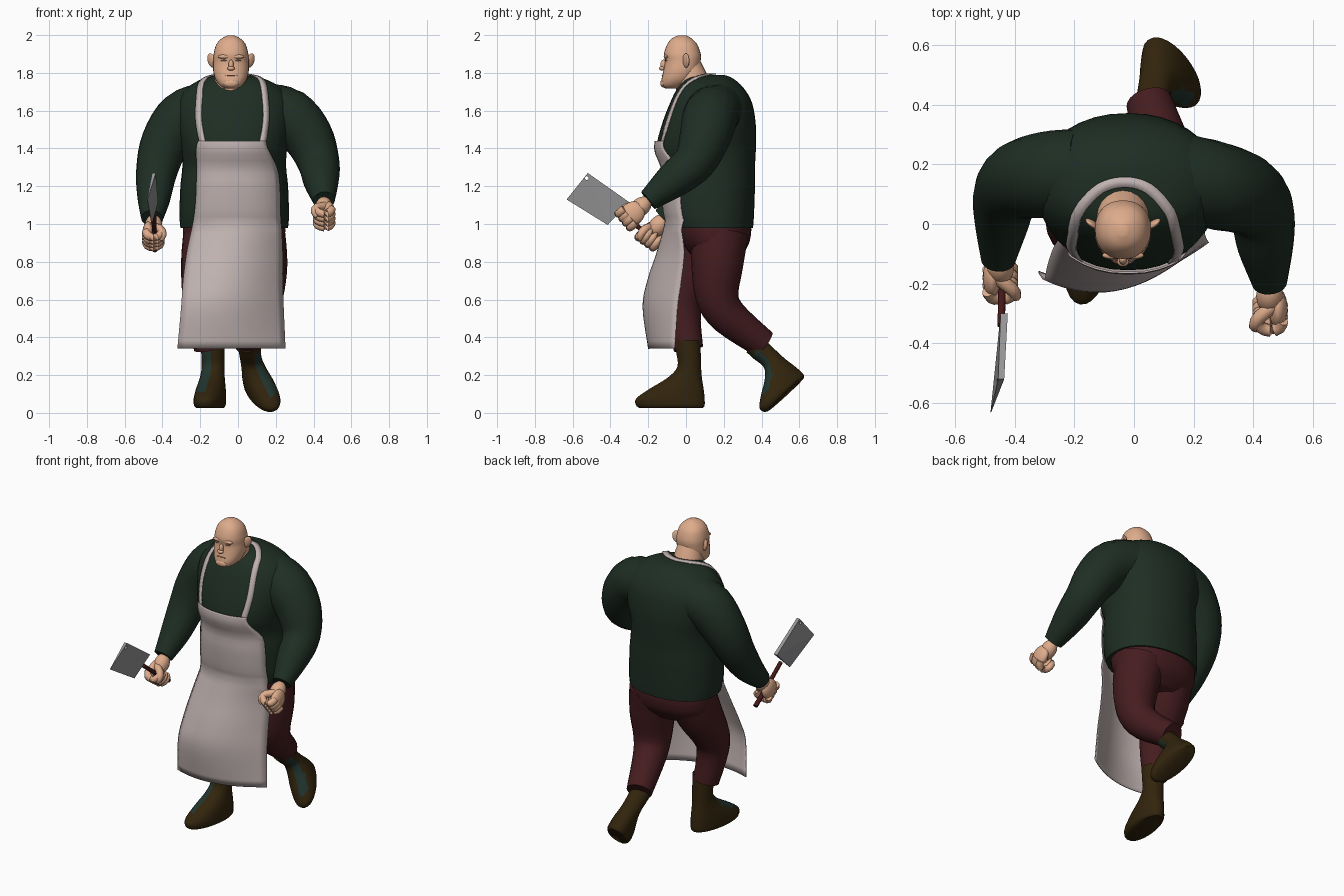
import bpy, bmesh, math
from mathutils import Vector as V, Matrix
from mathutils.bvhtree import BVHTree

if "Cube" in bpy.data.objects:
    bpy.data.objects.remove(bpy.data.objects["Cube"])


def mat(name, *c):
    m = bpy.data.materials.new(name)
    m.diffuse_color = (*c, 1)
    m.use_nodes = True
    m.node_tree.nodes["Principled BSDF"].inputs["Base Color"].default_value = m.diffuse_color
    return m


GREEN = mat("dark green wool", 0.013, 0.027, 0.017)
SKIN = mat("skin", 0.73, 0.41, 0.26)
LINE = mat("face line", 0.42, 0.21, 0.13)
APRON = mat("apron cloth", 0.53, 0.45, 0.44)
PANTS = mat("maroon cloth", 0.060, 0.012, 0.014)
BOOT = mat("brown leather", 0.032, 0.018, 0.004)
TEAL = mat("teal leather", 0.016, 0.036, 0.029)
STEEL = mat("steel", 0.30, 0.30, 0.31)
WOOD = mat("red wood", 0.06, 0.009, 0.009)


def finish(name, bm, material):
    bmesh.ops.recalc_face_normals(bm, faces=bm.faces)
    me = bpy.data.meshes.new(name)
    bm.to_mesh(me)
    bm.free()
    me.materials.append(material)
    ob = bpy.data.objects.new(name, me)
    bpy.context.collection.objects.link(ob)
    return ob


def smooth_rows(rows, n=4):
    """Catmull-Rom interpolation of rows of numbers."""
    out = []
    for i in range(len(rows) - 1):
        a, b, c, d = (rows[max(0, min(len(rows) - 1, i + k))] for k in (-1, 0, 1, 2))
        for j in range(n):
            t = j / n
            out.append([0.5 * (2*q + (r-p)*t + (2*p-5*q+4*r-s)*t*t + (3*q-p-3*r+s)*t**3)
                        for p, q, r, s in zip(a, b, c, d)])
    return out + [list(rows[-1])]


def skin_rings(name, rings, material, closed=True):
    bm = bmesh.new()
    vs = [[bm.verts.new(p) for p in r] for r in rings]
    for a, b in zip(vs, vs[1:]):
        for i in range(len(a) if closed else len(a) - 1):
            j = (i + 1) % len(a)
            bm.faces.new((a[i], a[j], b[j], b[i]))
    if closed:
        bm.faces.new(vs[0])
        bm.faces.new(vs[-1])
    return finish(name, bm, material)


def loft(name, rows, material, power=2.0, seg=28, n=4):
    """Stacked horizontal ovals: (z, centre x, front y, back y, half width)."""
    rings = []
    for z, cx, f, b, rx in smooth_rows(rows, n):
        ring = []
        for k in range(seg):
            a = math.tau * k / seg
            c, s = math.cos(a), math.sin(a)
            e = 2 / power
            ring.append(V((cx + rx * math.copysign(abs(c)**e, c),
                           (f+b)/2 + (b-f)/2 * math.copysign(abs(s)**e, s), z)))
        rings.append(ring)
    return skin_rings(name, rings, material)


def tube(name, rows, material, seg=16, n=4):
    """Round limb along a path: (x, y, z, radius)."""
    pts = smooth_rows(rows, n)
    rings = []
    for i, p in enumerate(pts):
        d = V(pts[min(i+1, len(pts)-1)][:3]) - V(pts[max(i-1, 0)][:3])
        u = V((1, 0, 0.05)).cross(d).normalized()
        w = d.cross(u).normalized()
        rings.append([V(p[:3]) + p[3] * (math.cos(math.tau*k/seg)*u + math.sin(math.tau*k/seg)*w)
                      for k in range(seg)])
    return skin_rings(name, rings, material)


def ball(name, c, axes, material):
    """Ellipsoid with three scaled axis vectors."""
    m = Matrix([V(a) for a in axes]).transposed().to_4x4()
    bm = bmesh.new()
    bmesh.ops.create_uvsphere(bm, u_segments=16, v_segments=10, radius=1,
                              matrix=Matrix.Translation(c) @ m)
    return finish(name, bm, material)


def oval(name, c, r, material):
    return ball(name, c, ((r[0], 0, 0), (0, r[1], 0), (0, 0, r[2])), material)


# Sweater body and sleeves
torso = loft("sweater_body", [
    (0.98, -.02, -.08, .355, .285), (1.05, -.02, -.105, .36, .29), (1.2, -.02, -.12, .365, .285),
    (1.3, -.02, -.12, .365, .275), (1.4, -.02, -.155, .37, .28), (1.52, -.02, -.13, .37, .305),
    (1.64, -.02, -.085, .35, .305), (1.72, -.02, -.045, .305, .25), (1.77, -.025, .0, .25, .16),
    (1.79, -.03, .06, .2, .07)], GREEN, 2.2, 36)
tube("right_sleeve", [(-.17, .18, 1.61, .14), (-.29, .165, 1.56, .145), (-.385, .145, 1.43, .13),
     (-.43, .09, 1.28, .11), (-.445, -.01, 1.14, .088), (-.455, -.12, 1.03, .058)], GREEN, 20)
tube("left_sleeve", [(.13, .17, 1.61, .14), (.27, .13, 1.57, .147), (.37, .1, 1.46, .135),
     (.425, .045, 1.33, .112), (.44, -.07, 1.23, .095), (.455, -.2, 1.125, .058)], GREEN, 20)

# Trousers
loft("trouser_seat", [(1.03, -.02, -.05, .34, .265), (.95, -.02, -.04, .345, .27),
     (.87, -.02, -.0, .32, .25), (.8, -.02, .06, .25, .14)], PANTS, 2.2)
tube("right_trouser_leg", [(-.14, .15, .95, .15), (-.165, .09, .8, .137), (-.185, .005, .64, .112),
     (-.18, -.015, .52, .094), (-.155, .013, .34, .078)], PANTS, 20)
tube("left_trouser_leg", [(.1, .18, .95, .15), (.125, .165, .78, .137), (.125, .165, .62, .115),
     (.105, .225, .51, .1), (.05, .41, .365, .077)], PANTS, 20)


# Boots: modelled flat with the toe to -y, then posed
def boot(name, side, pose):
    ob = loft(name, [(.0, 0, -.25, .09, .066), (.015, 0, -.268, .1, .078), (.05, 0, -.268, .1, .08),
              (.1, 0, -.2, .095, .076), (.16, 0, -.1, .085, .065), (.22, 0, -.045, .08, .06),
              (.3, 0, -.052, .078, .062), (.36, 0, -.055, .075, .062)], BOOT, 2.1, 28)
    ob.data.materials.append(TEAL)
    for p in ob.data.polygons:      # panel on the outer front of the shaft
        if .09 < p.center.z < .31 and 0 < p.normal.x * side < .8 and p.normal.y < -.1:
            p.material_index = 1
    ob.data.transform(pose)


boot("right_boot", -1, Matrix.Translation((-.135, 0, .025)) @ Matrix.Rotation(-.17, 4, 'Z'))
toe = V((.13, -.2, -.18)).normalized()
up = V((-.03, -.16, .17))
up = (up - toe * up.dot(toe)).normalized()
across = up.cross(toe)
axes = Matrix((across if across.x > 0 else -across, -toe, up)).transposed().to_4x4()
boot("left_boot", 1, Matrix.Translation((.06, .63, .19)) @ axes @ Matrix.Diagonal((.95, .85, .86, 1))
     @ Matrix.Translation((0, -.1, 0)))

# Apron: bib pressed onto the sweater, skirt hanging free
bvh = BVHTree.FromPolygons([v.co for v in torso.data.vertices],
                           [list(p.vertices) for p in torso.data.polygons])
T = [i / 16 for i in range(17)]
rows = []
for z, l, r in smooth_rows([(1.44, -.21, .15), (1.4, -.22, .157), (1.3, -.218, .205), (1.2, -.22, .22),
                            (1.1, -.225, .222), (1.02, -.235, .225)], 3):
    row = []
    for t in T:
        x = l + (r - l) * t
        row.append(V((x, bvh.ray_cast(V((x, -1, z)), V((0, 1, 0)))[0].y - .012, z)))
    rows.append(row)
for z, l, r, yl, ym, yr in smooth_rows([(.97, -.245, .23, -.04, -.118, -.025), (.85, -.27, .235, -.08, -.15, -.01),
                                        (.7, -.29, .235, -.14, -.195, -.025), (.56, -.3, .24, -.185, -.215, -.045),
                                        (.34, -.32, .25, -.16, -.19, -.06)], 4):
    rows.append([V((l + (r-l)*t, yl*(1-t)*(1-2*t) + 4*ym*t*(1-t) + yr*t*(2*t-1), z)) for t in T])
apron = skin_rings("apron", rows, APRON, False)

# Neck strap: ribbon following the sweater surface
half = [(-.2, -.14, 1.43), (-.212, -.09, 1.55), (-.2, -.03, 1.66), (-.175, .05, 1.74), (-.11, .12, 1.78)]
path = half + [(-.03, .14, 1.79)] + [(-.065 - x, y, z) for x, y, z in reversed(half)]
hits = [bvh.find_nearest(V(p)) for p in smooth_rows(path, 5)]
pts = [h[0] + h[1] * .005 for h in hits]
ribbon = []
for i, p in enumerate(pts):
    d = pts[min(i+1, len(pts)-1)] - pts[max(i-1, 0)]
    w = d.cross(hits[i][1]).normalized() * .018
    ribbon.append([p - w, p + w])
strap = skin_rings("apron_strap", ribbon, APRON, False)
for ob in (apron, strap):
    md = ob.modifiers.new("thickness", 'SOLIDIFY')
    md.thickness, md.offset = .006, 0

# Head and neck
HX = -.037
tube("neck", [(HX, .055, 1.65, .1), (HX, .035, 1.74, .092), (HX, .0, 1.85, .075)], SKIN, 20)
loft("head", [(1.718, HX, -.11, -.02, .035), (1.733, HX, -.13, .0, .058), (1.765, HX, -.13, .04, .082),
     (1.81, HX, -.12, .065, .094), (1.86, HX, -.112, .077, .094), (1.9, HX, -.117, .078, .092),
     (1.95, HX, -.1, .06, .078), (1.982, HX, -.075, .03, .05), (1.999, HX, -.04, .0, .015)], SKIN, 2.2)
oval("nose", (HX, -.119, 1.842), (.014, .017, .028), SKIN)
oval("nose_tip", (HX, -.127, 1.824), (.02, .016, .012), SKIN)
oval("chin", (HX, -.12, 1.745), (.04, .016, .022), SKIN)
oval("mouth", (HX, -.123, 1.787), (.034, .006, .003), LINE)
for s, side in ((-1, "right"), (1, "left")):
    oval(side + "_brow", (HX + s*.036, -.105, 1.886), (.034, .013, .011), SKIN)
    oval(side + "_eye", (HX + s*.036, -.105, 1.866), (.018, .008, .004), LINE)
    ball(side + "_ear", (HX + s*.102, .0, 1.865),
         ((s*.022, .016, 0), (-s*.005, .01, 0), (s*.008, 0, .038)), SKIN)


# Hands: fists with curled fingers
def hand(side, s, c, f, g):
    c, f, g, s = V(c), V(f).normalized(), V(g).normalized(), V((s, 0, 0))
    ball(side + "_palm", c + s*.028 - f*.015, (s*.032, f*.07, g*.062), SKIN)
    ball(side + "_wrist", c - f*.07, (s*.046, f*.065, g*.048), SKIN)
    for k in range(4):
        path = []
        for a, r in ((0, .021), (45, .023), (90, .022), (140, .021), (190, .018), (225, .008)):
            a = math.radians(a)
            p = c + g*(k - 1.5)*.031 + .042*(math.cos(a)*s + math.sin(a)*f)
            path.append((*p, r))
        tube(f"{side}_finger_{k+1}", path, SKIN, 10, 2)
    thumb = [(-.05, -.02, .02, .024), (-.015, .035, .045, .023), (.025, .05, .045, .02), (.05, .04, .03, .009)]
    tube(side + "_thumb", [(*(c + f*a - s*b + g*d), r) for a, b, d, r in thumb], SKIN, 10, 2)


hand("right", -1, (-.447, -.188, .936), (0, -.6, -.8), (0, -.82, .57))
hand("left", 1, (.455, -.295, 1.045), (0, -.77, -.64), (0, -.64, .77))

# Cleaver: handle and tapered blade with a hanging hole
tube("cleaver_handle", [(-.44, -.085, .862, .015), (-.442, -.2, .944, .013), (-.445, -.34, 1.053, .013)],
     WOOD, 10)
bm = bmesh.new()
for x, y, z, t in ((-.435, -.3, 1.115, .012), (-.445, -.52, 1.27, .01),
                   (-.48, -.632, 1.13, .001), (-.457, -.415, .995, .001)):
    for sgn in (-1, 1):
        bm.verts.new((x + sgn*t, y, z))
bmesh.ops.convex_hull(bm, input=bm.verts)
blade = finish("cleaver_blade", bm, STEEL)
bm = bmesh.new()
bmesh.ops.create_cone(bm, cap_ends=True, segments=12, radius1=.01, radius2=.01, depth=.2,
                      matrix=Matrix.Translation((-.45, -.525, 1.243)) @ Matrix.Rotation(math.pi/2, 4, 'Y'))
hole = finish("hole_cutter", bm, STEEL)
hole.hide_render = True
hole.display_type = 'WIRE'
cut = blade.modifiers.new("hole", 'BOOLEAN')
cut.object, cut.operation = hole, 'DIFFERENCE'

# Smooth shading, sharp edges kept
bpy.ops.object.select_all(action='DESELECT')
for ob in bpy.context.scene.objects:
    if ob not in (blade, hole):
        ob.select_set(True)
        bpy.context.view_layer.objects.active = ob
bpy.ops.object.shade_smooth_by_angle(angle=math.radians(45))
